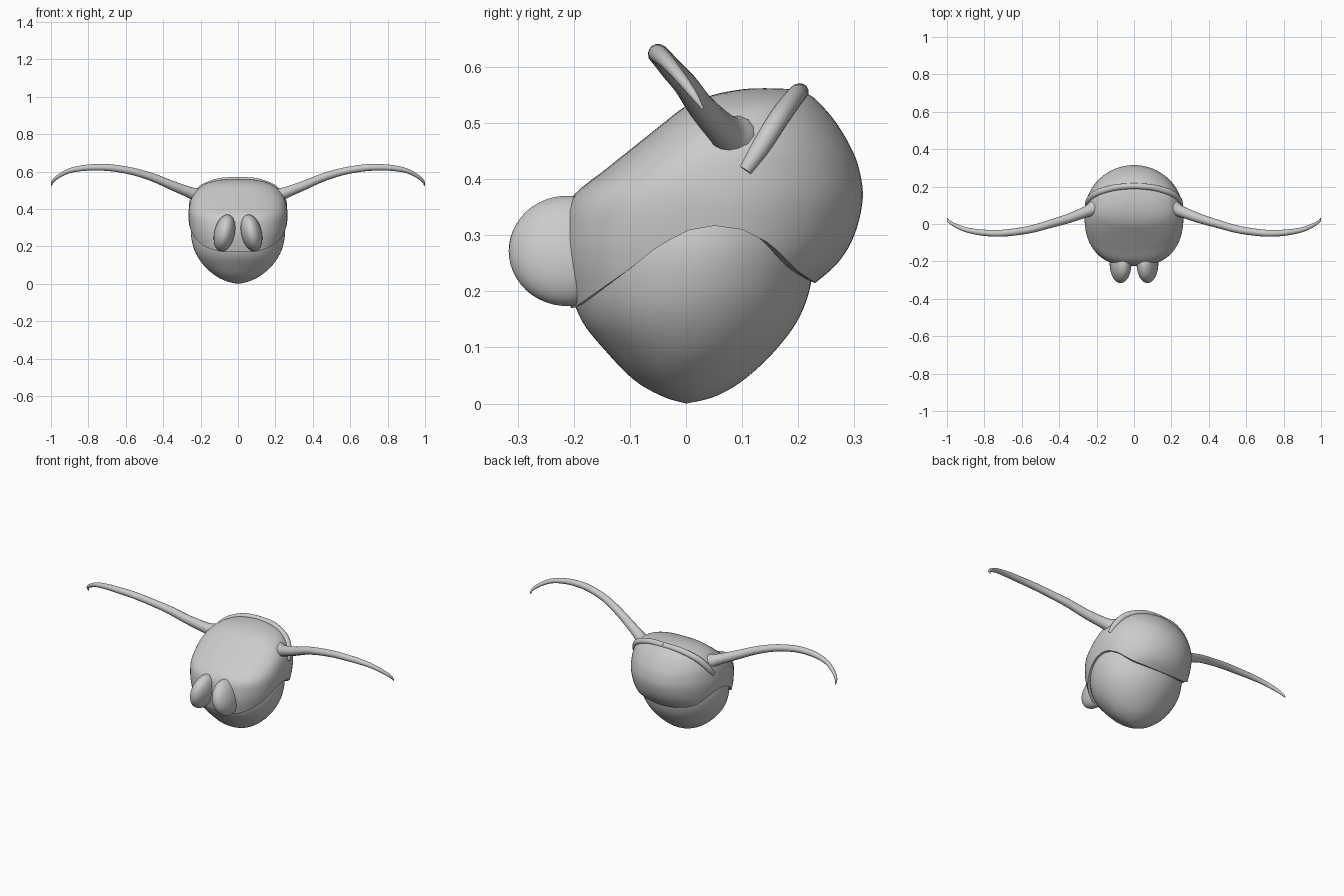
import bpy, bmesh
from math import sin, cos, pi, radians

if "Cube" in bpy.data.objects:
    bpy.data.objects.remove(bpy.data.objects["Cube"])

SEG = 64

def catmull(rows, t):
    i = min(int(t), len(rows) - 2)
    f = t - i
    g = lambda k: rows[max(0, min(len(rows) - 1, k))]
    return [0.5 * (2*b + (c-a)*f + (2*a-5*b+4*c-d)*f*f + (3*b-a-3*c+d)*f**3)
            for a, b, c, d in zip(g(i-1), g(i), g(i+1), g(i+2))]

def lerp_table(tab, x):
    if x <= tab[0][0]:
        return tab[0][1]
    for (a, va), (b, vb) in zip(tab, tab[1:]):
        if x <= b:
            return va + (vb - va) * (x - a) / (b - a)
    return tab[-1][1]

def section_point(rows, t, th, power):
    # row: z, front y, widest y, back y, half width; theta 0 points to the front
    z, yf, ym, yb, hx = catmull(rows, t)
    s, c = sin(th), cos(th)
    p = power if c > 0 else 2.0
    x = max(hx, 0) * abs(s) ** (2/p) * (1 if s >= 0 else -1)
    k = abs(c) ** (2/p)
    y = ym - (ym - yf) * k if c > 0 else ym + (yb - ym) * k
    return (x, y, z)

def mesh_from_rings(name, rings, close_ends=True, angle=50):
    bm = bmesh.new()
    vs = [[bm.verts.new(p) for p in r] for r in rings]
    for a, b in zip(vs, vs[1:]):
        for i in range(SEG):
            j = (i + 1) % SEG
            bm.faces.new((a[i], a[j], b[j], b[i]))
    if close_ends:
        bm.faces.new(vs[0])
        bm.faces.new(vs[-1])
    bmesh.ops.remove_doubles(bm, verts=bm.verts, dist=0.0004)
    bmesh.ops.recalc_face_normals(bm, faces=bm.faces)
    me = bpy.data.meshes.new(name)
    bm.to_mesh(me)
    bm.free()
    ob = bpy.data.objects.new(name, me)
    bpy.context.collection.objects.link(ob)
    smooth(ob, angle)
    return ob

def smooth(ob, angle=50):
    bpy.ops.object.select_all(action='DESELECT')
    ob.select_set(True)
    bpy.context.view_layer.objects.active = ob
    bpy.ops.object.shade_smooth_by_angle(angle=radians(angle))

def mirror(ob):
    m = ob.modifiers.new("mirror", 'MIRROR')
    m.use_axis = (True, False, False)

def tube(name, pts, depth=1.0):
    cu = bpy.data.curves.new(name, 'CURVE')
    cu.dimensions = '3D'
    cu.bevel_depth = depth
    cu.bevel_resolution = 5
    cu.use_fill_caps = True
    path = [catmull(pts, k / 5) for k in range((len(pts) - 1) * 5 + 1)]
    sp = cu.splines.new('POLY')
    sp.points.add(len(path) - 1)
    for p, (x, y, z, r) in zip(sp.points, path):
        p.co = (x, y, z, 1)
        p.radius = r
    ob = bpy.data.objects.new(name, cu)
    bpy.context.collection.objects.link(ob)
    bpy.ops.object.select_all(action='DESELECT')
    ob.select_set(True)
    bpy.context.view_layer.objects.active = ob
    bpy.ops.object.convert(target='MESH')
    ob = bpy.context.view_layer.objects.active
    smooth(ob)
    return ob

def ellipsoid(name, loc, scale, rot):
    bpy.ops.mesh.primitive_uv_sphere_add(segments=40, ring_count=24, location=loc)
    ob = bpy.context.object
    ob.name = name
    ob.scale = scale
    ob.rotation_euler = rot
    bpy.ops.object.transform_apply(location=True, rotation=True, scale=True)
    smooth(ob)
    return ob

angles = [2 * pi * i / SEG for i in range(SEG)]

# Lower egg-shaped body
body = [(0.0, 0, 0, 0, 0), (0.012, -.04, 0, .05, .055), (0.04, -.09, 0, .10, .115),
        (0.09, -.14, 0, .155, .175), (0.15, -.187, 0, .2, .219), (0.215, -.205, .01, .223, .244),
        (0.29, -.19, .02, .228, .25), (0.36, -.13, .03, .2, .225), (0.42, -.06, .05, .14, .15),
        (0.44, .05, .05, .05, 0)]
n = 48
mesh_from_rings("lower_body", [[section_point(body, (len(body)-1) * k / n, a, 2.0) for a in angles]
                               for k in range(n + 1)], False)

# Upper hood with a wavy lower rim and a sloping front
hood = [(0.13, -.19, .03, .15, .20), (0.17, -.205, .04, .185, .225), (0.21, -.215, .05, .225, .24),
        (0.25, -.222, .05, .27, .25), (0.3, -.222, .05, .3, .259), (0.365, -.205, .055, .315, .265),
        (0.42, -.14, .06, .308, .26), (0.46, -.09, .075, .292, .248), (0.5, -.04, .095, .268, .222),
        (0.53, .0, .115, .243, .185), (0.55, .048, .13, .22, .13), (0.56, .10, .14, .185, .06),
        (0.562, .14, .14, .14, 0)]
rim = [(-.2, .17), (-.1, .24), (-.05, .28), (0, .308), (.05, .317), (.1, .31),
       (.15, .285), (.2, .235), (.23, .215)]

def rim_start(th):
    lo, hi = 0.0, 5.0
    for _ in range(24):
        mid = (lo + hi) / 2
        x, y, z = section_point(hood, mid, th, 2.6)
        if z < lerp_table(rim, y):
            lo = mid
        else:
            hi = mid
    return lo

starts = [rim_start(a) for a in angles]
top = len(hood) - 1
rings = [[section_point(hood, s + (top - s) * k / n, a, 2.6) for a, s in zip(angles, starts)]
         for k in range(n + 1)]
lip = [(x * .85, y * .85, z + .012) for x, y, z in rings[0]]
mesh_from_rings("upper_hood", [lip] + rings, False)

# Front bulges
mirror(ellipsoid("front_bulge", (.072, -.212, .272), (.055, .104, .1), (0, radians(-13), 0)))

# Small chin ridge
ellipsoid("chin_ridge", (0, -.05, .064), (.075, .065, .03), (radians(-20), 0, 0))

# Raised band over the crown
mirror(tube("crown_band", [(.25, .105, .415, .013), (.236, .135, .46, .017), (.192, .168, .512, .018),
                           (.1, .195, .548, .017), (0, .203, .555, .016)]))

# Long curved feelers with flared roots
mirror(tube("feeler", [(.17, .10, .455, .06), (.21, .088, .472, .043), (.25, .068, .486, .031),
                       (.35, .03, .525, .025), (.45, 0, .567, .022), (.55, -.028, .598, .02),
                       (.65, -.044, .617, .019), (.73, -.05, .623, .018), (.82, -.045, .62, .016),
                       (.9, -.03, .605, .013), (.96, -.005, .575, .01), (.99, .015, .548, .007),
                       (.997, .03, .525, .002)]))
